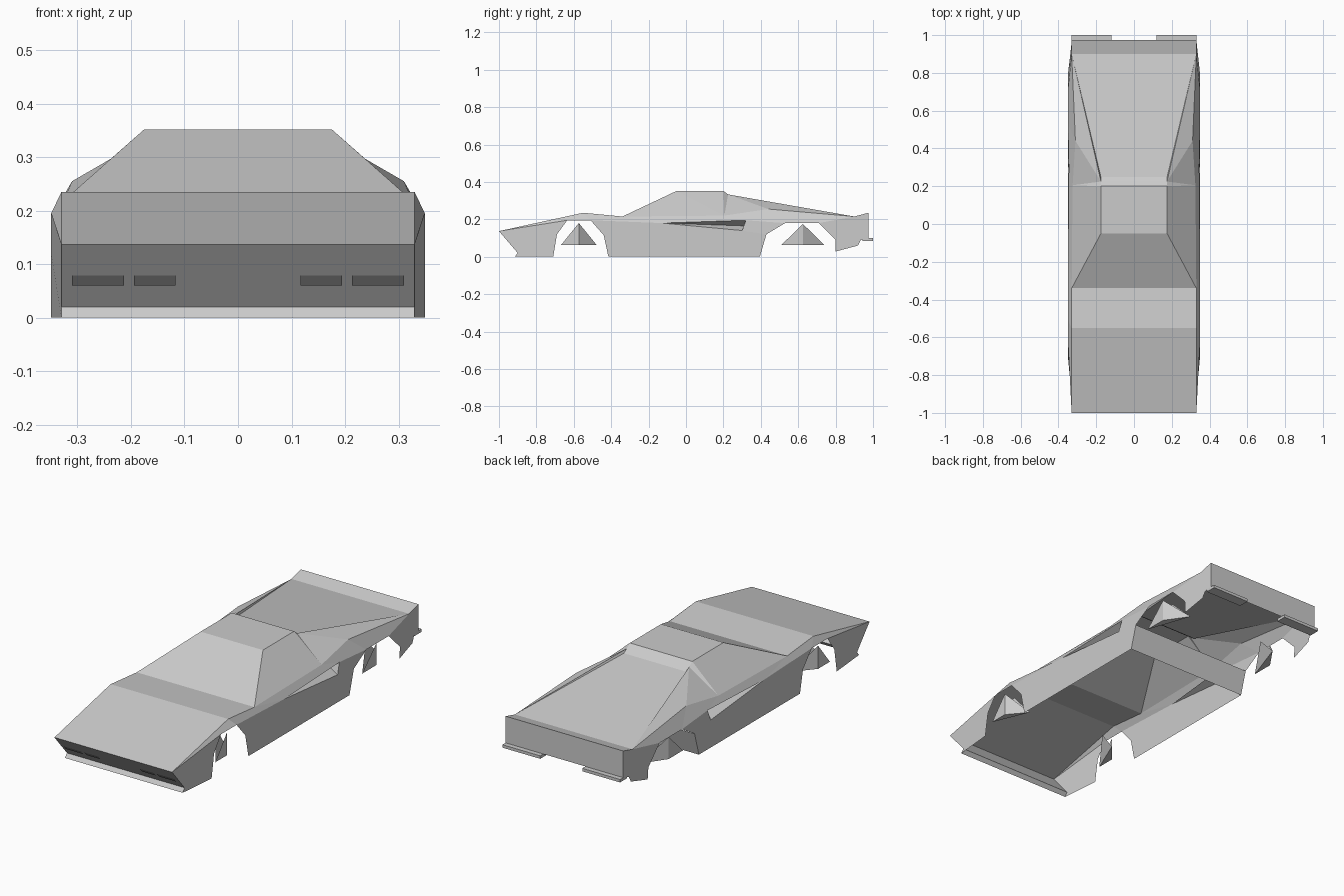
import bpy, bmesh

if "Cube" in bpy.data.objects:
    bpy.data.objects.remove(bpy.data.objects["Cube"])


def make(name, polys, mirror=False):
    """Build faces from point tuples (welding shared corners), optionally mirrored in x."""
    bm = bmesh.new()
    for poly in polys:
        bm.faces.new([bm.verts.new(p) for p in poly])
    bmesh.ops.remove_doubles(bm, verts=bm.verts, dist=0.0005)
    bmesh.ops.recalc_face_normals(bm, faces=bm.faces)
    me = bpy.data.meshes.new(name)
    bm.to_mesh(me)
    bm.free()
    ob = bpy.data.objects.new(name, me)
    bpy.context.collection.objects.link(ob)
    if mirror:
        ob.modifiers.new("Mirror", 'MIRROR')
    return ob


def strip(name, profile):
    """Full-width skin following a (half width, y, z) profile."""
    make(name, [[(-a[0], *a[1:]), a, b, (-b[0], *b[1:])]
                for a, b in zip(profile, profile[1:])])


def box(name, x0, x1, y0, y1, z0, z1):
    ring = [(y0, z0), (y1, z0), (y1, z1), (y0, z1)]
    polys = [[(x, *r) for r in ring] for x in (x0, x1)]
    for a, b in zip(ring, ring[1:] + ring[:1]):
        polys.append([(x0, *a), (x1, *a), (x1, *b), (x0, *b)])
    make(name, polys, True)


def side(y, z, x=0.349):
    return (x, y, z)


# Shared corners of one side
nose, lip_in, lip = side(-1, .137, .33), side(-.90, .02, .33), side(-.915, 0, .33)
crest, cowl = side(-.55, .235, .33), side(-.34, .215, .33)
roof_f, roof_b = side(-.05, .352, .175), side(.20, .352, .175)
step, deck_f = side(.225, .333, .175), side(.248, .318, .175)
deck_b = side(.90, .215, .33)
tail, tail_low = side(.975, .235, .33), side(.975, .10, .33)
pillar, shoulder = side(.205, .22, .325), side(.44, .255, .31)
f_arch = [side(-.71, 0), side(-.69, .12), side(-.635, .195),
          side(-.51, .195), side(-.44, .115), side(-.415, 0)]
r_arch = [side(.395, 0), side(.43, .12), side(.53, .18),
          side(.71, .18), side(.80, .09), side(.80, .028, .345)]
scoop_tip, scoop_top, scoop_low = side(-.13, .18), side(.32, .195, .345), side(.30, .14)
scoop_in = side(.31, .165, .29)

# Nose, bonnet, windscreen, roof, rear deck and tail
strip("bonnet_and_nose", [lip, lip_in, nose, crest, cowl])
strip("windscreen_and_roof", [cowl, roof_f, roof_b, step, deck_f])
strip("rear_deck_and_tail", [deck_f, deck_b, tail, tail_low])

# Flanks with open wheel arches
make("front_fender", [
    [nose, lip_in, lip, *f_arch[:3]],
    [nose, f_arch[2], f_arch[3], crest],
], True)
make("door_panel", [
    [*f_arch[3:], r_arch[0], r_arch[1], scoop_low, scoop_tip],
    [crest, f_arch[3], scoop_tip, cowl],
    [cowl, scoop_tip, scoop_top, pillar],
], True)
make("rear_fender", [
    [scoop_low, r_arch[1], r_arch[2], scoop_top],
    [scoop_top, r_arch[2], shoulder, pillar],
    [shoulder, r_arch[2], r_arch[3], deck_b],
    [deck_b, *r_arch[3:], side(.92, .06, .335), side(.935, .09, .333), tail_low, tail],
], True)
make("side_scoop", [
    [scoop_tip, scoop_top, scoop_in],
    [scoop_tip, scoop_in, scoop_low],
    [scoop_top, scoop_low, scoop_in],
], True)

# Side glass, step behind it and sloping rear buttress
make("side_window", [
    [cowl, roof_f, pillar],
    [roof_f, roof_b, pillar],
    [roof_b, step, pillar],
], True)
make("rear_buttress", [
    [step, deck_b, shoulder],
    [step, deck_f, deck_b],
    [step, shoulder, pillar],
], True)

# Cross bulkhead ahead of the rear wheels
strip("bulkhead", [r_arch[0], r_arch[1]])

# Pointed wheel stand-ins: outer half face, folded half face and an inner spike on a base
for name, y, r, top in (("front_wheel", -.573, .095, .18), ("rear_wheel", .625, .115, .175)):
    z = .063
    outer, mid, back = (.34, y - r, z), (.34, y, z), (.26, y + r, z)
    make(name, [
        [outer, mid, (.34, y, top)],
        [mid, back, (.34, y, top)],
        [outer, back, (.28, y, top)],
        [outer, mid, back],
    ], True)

# Headlamp slots on the raked nose
dark = bpy.data.materials.new("dark_lamp")
dark.diffuse_color = (.3, .3, .3, 1)
dark.use_nodes = True
dark.node_tree.nodes["Principled BSDF"].inputs["Base Color"].default_value = dark.diffuse_color
for i, (x0, x1) in enumerate(((.117, .194), (.213, .31))):
    corners = [(x, -1.003 + (.137 - z) * .855, z)
               for x, z in ((x0, .06), (x1, .06), (x1, .079), (x0, .079))]
    make(f"headlamp_slot_{i}", [corners], True).data.materials.append(dark)

# Split rear bumper
box("rear_bumper", .118, .33, .945, 1.0, .085, .10)
